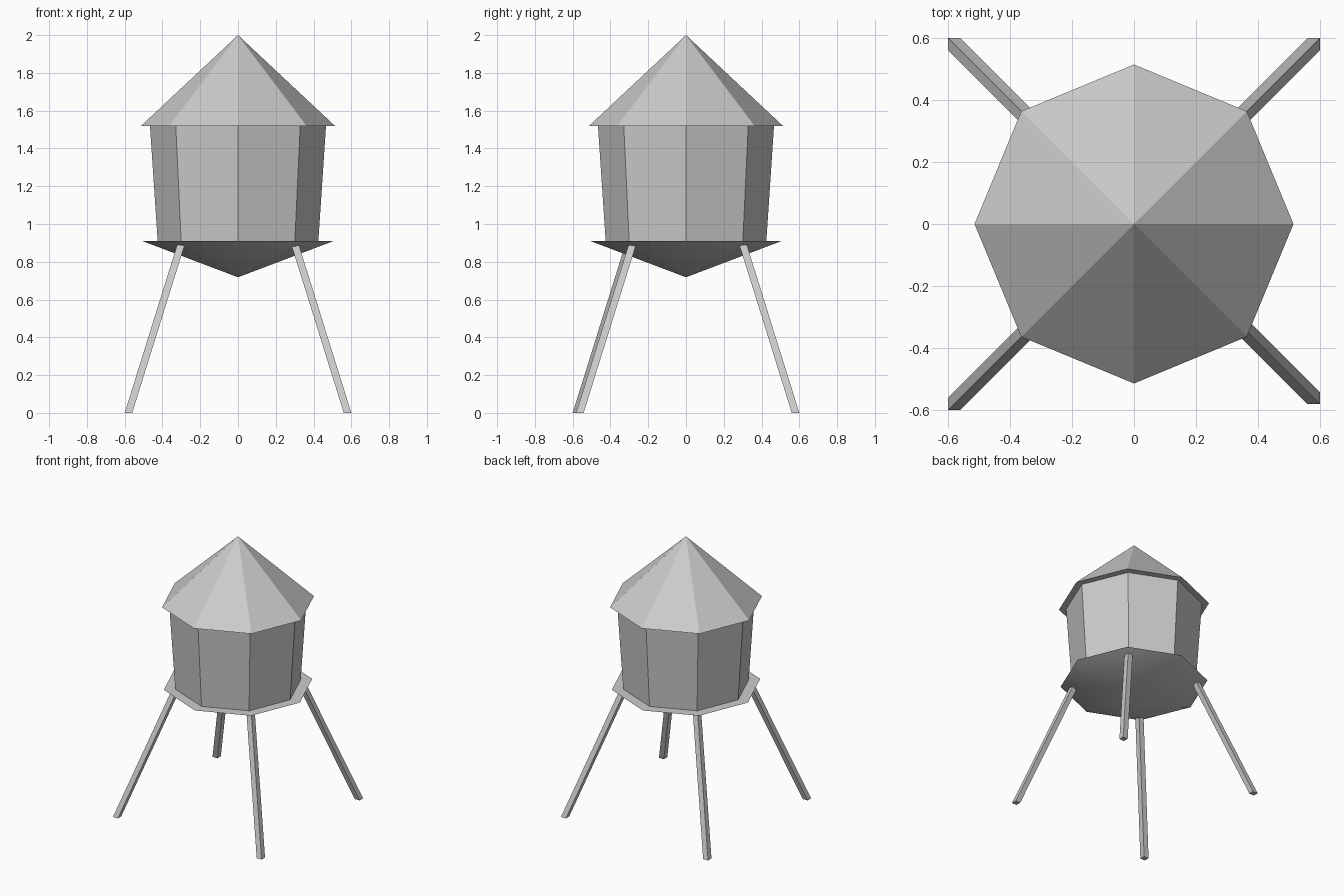
import bpy, bmesh
from math import cos, sin, tau, radians

cube = bpy.data.objects.get("Cube")
if cube:
    bpy.data.objects.remove(cube, do_unlink=True)

grey = bpy.data.materials.new("plain grey")
grey.use_nodes = True
colour = (0.6, 0.6, 0.6, 1)
grey.diffuse_color = colour
grey.node_tree.nodes["Principled BSDF"].inputs["Base Color"].default_value = colour

SIDES = 8


def add_object(name, bm):
    bmesh.ops.recalc_face_normals(bm, faces=bm.faces)
    mesh = bpy.data.meshes.new(name)
    bm.to_mesh(mesh)
    bm.free()
    mesh.materials.append(grey)
    obj = bpy.data.objects.new(name, mesh)
    bpy.context.collection.objects.link(obj)
    return obj


def frustum(name, r_low, z_low, r_high, z_high):
    """Closed eight-sided solid; a zero radius gives a single apex."""
    bm = bmesh.new()
    rings = []
    for r, z in ((r_low, z_low), (r_high, z_high)):
        count = SIDES if r else 1
        rings.append([bm.verts.new((r * cos(tau * i / SIDES), r * sin(tau * i / SIDES), z))
                      for i in range(count)])
        if r:
            bm.faces.new(rings[-1])
    low, high = rings
    for i in range(SIDES):
        corners = [low[i % len(low)], low[(i + 1) % len(low)],
                   high[(i + 1) % len(high)], high[i % len(high)]]
        bm.faces.new(list(dict.fromkeys(corners)))
    return add_object(name, bm)


def leg(name, sx, sy, shift_y):
    """Square post sheared outward, with level ends."""
    bm = bmesh.new()
    bmesh.ops.create_cube(bm, size=1)
    for v in bm.verts:
        top = v.co.z > 0
        centre = 0.299 if top else 0.58
        v.co.x = v.co.x * 0.04 + sx * centre
        v.co.y = v.co.y * 0.04 + sy * centre + shift_y
        v.co.z = 0.9 if top else 0
    return add_object(name, bm)


# Tank, roof and funnel-shaped base
frustum("tank_wall", 0.425, 0.905, 0.466, 1.52)
frustum("roof", 0.515, 1.518, 0, 2.0)
base = frustum("tank_base", 0, 0.718, 0.504, 0.909)

# The shallow base is softly shaded with a crisp rim
bpy.ops.object.select_all(action="DESELECT")
base.select_set(True)
bpy.context.view_layer.objects.active = base
bpy.ops.object.shade_smooth_by_angle(angle=radians(30))

# Four splayed legs, the front left one set slightly back
for end, sy in (("front", -1), ("back", 1)):
    for side, sx in (("left", 1), ("right", -1)):
        shift = 0.018 if (end, side) == ("front", "left") else 0
        leg(f"{end}_{side}_leg", sx, sy, shift)
